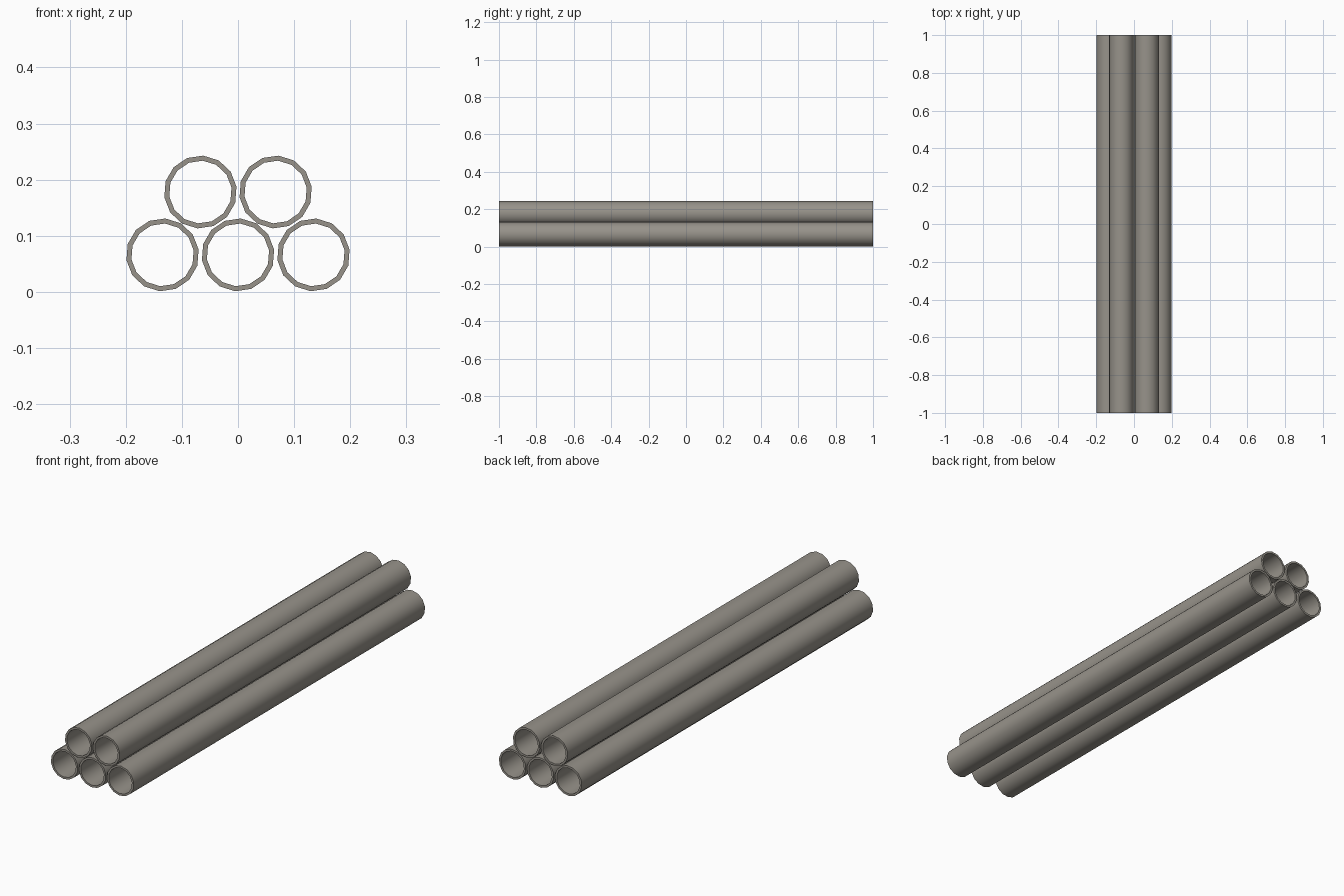
import bpy, bmesh, math

if "Cube" in bpy.data.objects:
    bpy.data.objects.remove(bpy.data.objects["Cube"])

SIDES, LENGTH = 14, 2.0
OUTER, INNER = 0.065, 0.056
TURN = math.radians(8.4)

metal = bpy.data.materials.new("warm_grey_metal")
metal.diffuse_color = (0.31, 0.29, 0.255, 1)
metal.use_nodes = True
metal.node_tree.nodes["Principled BSDF"].inputs["Base Color"].default_value = metal.diffuse_color


def make_pipe(name, x, z):
    """Hollow pipe along y with open ends and a thin wall."""
    bm = bmesh.new()
    loops = []
    for r, y in ((OUTER, -1), (OUTER, 1), (INNER, 1), (INNER, -1)):
        ring = []
        for i in range(SIDES):
            a = TURN + 2 * math.pi * i / SIDES
            ring.append(bm.verts.new((r * math.cos(a), y * LENGTH / 2, r * math.sin(a))))
        loops.append(ring)
    # outer wall, back rim, inner wall, front rim
    for k in range(4):
        a, b = loops[k], loops[(k + 1) % 4]
        for i in range(SIDES):
            j = (i + 1) % SIDES
            bm.faces.new((a[i], a[j], b[j], b[i]))
    bmesh.ops.recalc_face_normals(bm, faces=bm.faces)
    mesh = bpy.data.meshes.new(name)
    bm.to_mesh(mesh)
    bm.free()
    mesh.materials.append(metal)
    obj = bpy.data.objects.new(name, mesh)
    obj.location = (x, 0, z)
    bpy.context.collection.objects.link(obj)
    bpy.ops.object.select_all(action='DESELECT')
    obj.select_set(True)
    bpy.context.view_layer.objects.active = obj
    bpy.ops.object.shade_smooth_by_angle(angle=math.radians(40))


# bottom row of three, top row of two
for label, x in (("left", -0.1345), ("middle", 0), ("right", 0.1345)):
    make_pipe("bottom_pipe_" + label, x, 0.066)
for label, x in (("left", -0.067), ("right", 0.067)):
    make_pipe("top_pipe_" + label, x, 0.178)
